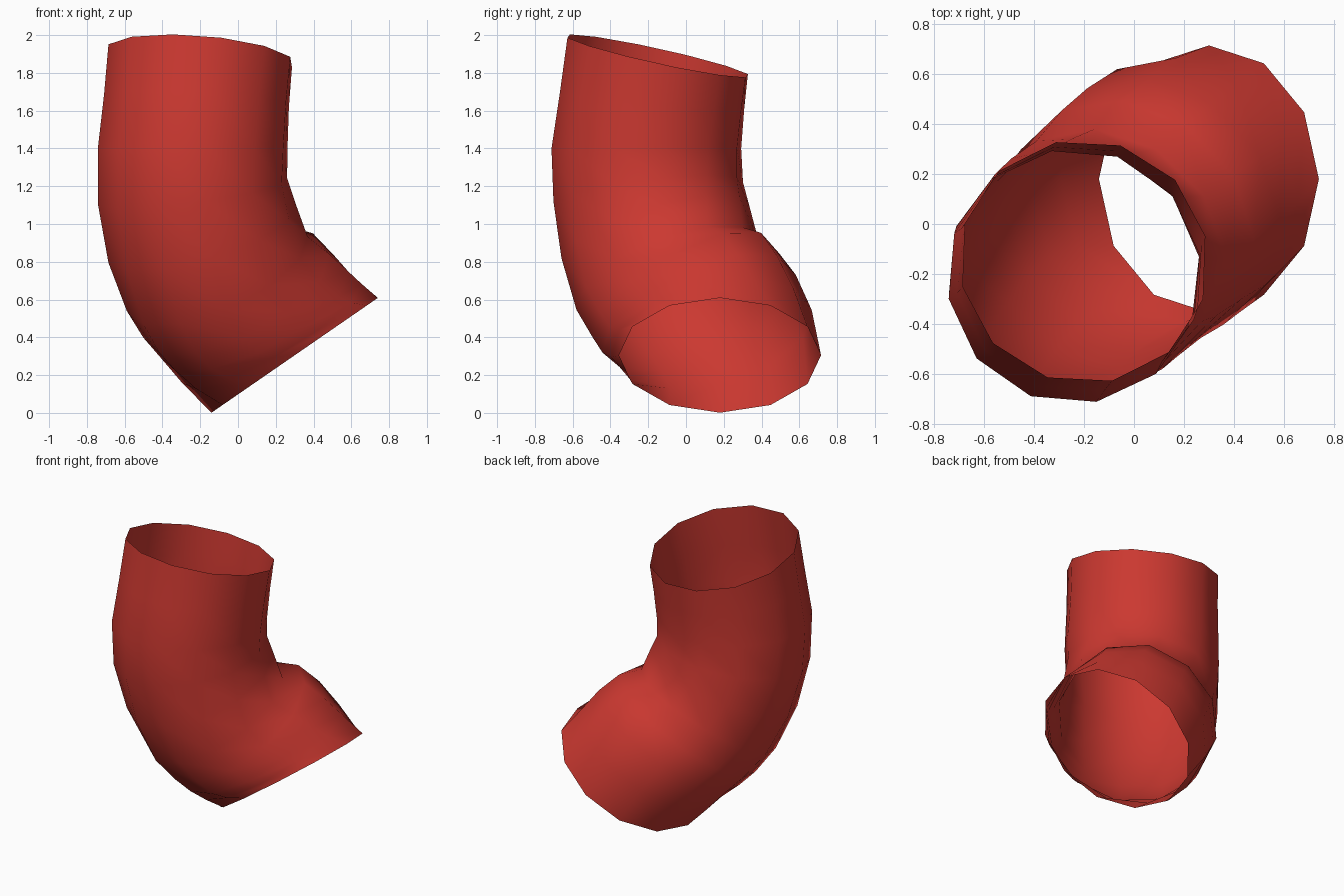
import bpy, bmesh, math
from mathutils import Vector

if "Cube" in bpy.data.objects:
    bpy.data.objects.remove(bpy.data.objects["Cube"], do_unlink=True)

SIDES = 12
BEND = Vector((1, 1, 0)).normalized()   # direction the elbow folds toward

# Cross-sections from the upper rim to the lower rim:
# centre, tilt of the section plane (x, y), radius, lift of the inner crease
SECTIONS = [
    ((-.20, -.15, 1.89), (.08, .22), .50, 0),
    ((-.22, -.18, 1.65), (.05, .10), .50, 0),
    ((-.24, -.21, 1.40), (0, 0), .51, 0),
    ((-.24, -.20, 1.17), (-.13, -.12), .51, 0),
    ((-.19, -.16, .95), (-.30, -.30), .52, 0),
    ((-.11, -.10, .74), (-.45, -.45), .52, -.03),
    ((-.01, 0, .615), (-.50, -.48), .54, .05),
    ((.085, .07, .52), (-.50, -.42), .55, .03),
    ((.18, .135, .42), (-.58, -.25), .545, 0),
    ((.30, .18, .305), (-.69, 0), .535, 0),
]


def ring(bm, index, centre, tilt, radius, lift):
    """One polygonal section, turning slightly along the tube."""
    normal = Vector((*tilt, 1)).normalized()
    across = Vector((1, 0, 0))
    across = (across - normal * across.dot(normal)).normalized()
    side = normal.cross(across)
    turn = math.radians(13) * (1 - index / (len(SECTIONS) - 1))
    verts = []
    for k in range(SIDES):
        a = turn + math.tau * k / SIDES
        out = across * math.cos(a) + side * math.sin(a)
        inner = max(0, out.dot(BEND)) ** 4
        point = Vector(centre) + out * radius
        point.z += lift * inner * 2
        verts.append(bm.verts.new(point))
    return verts


def make_sleeve():
    bm = bmesh.new()
    rings = [ring(bm, i, *s) for i, s in enumerate(SECTIONS)]
    for upper, lower in zip(rings, rings[1:]):
        for k in range(SIDES):
            n = (k + 1) % SIDES
            bm.faces.new((upper[k], lower[k], lower[n], upper[n])).smooth = True
    mesh = bpy.data.meshes.new("bent_sleeve")
    bm.to_mesh(mesh)
    bm.free()
    sleeve = bpy.data.objects.new("bent_sleeve", mesh)
    bpy.context.collection.objects.link(sleeve)
    return sleeve


# Red cloth colour
red = bpy.data.materials.new("red")
red.use_nodes = True
colour = (.6, .04, .03, 1)
red.diffuse_color = colour
red.node_tree.nodes["Principled BSDF"].inputs["Base Color"].default_value = colour

# Open bent tube
sleeve = make_sleeve()
sleeve.data.materials.append(red)
